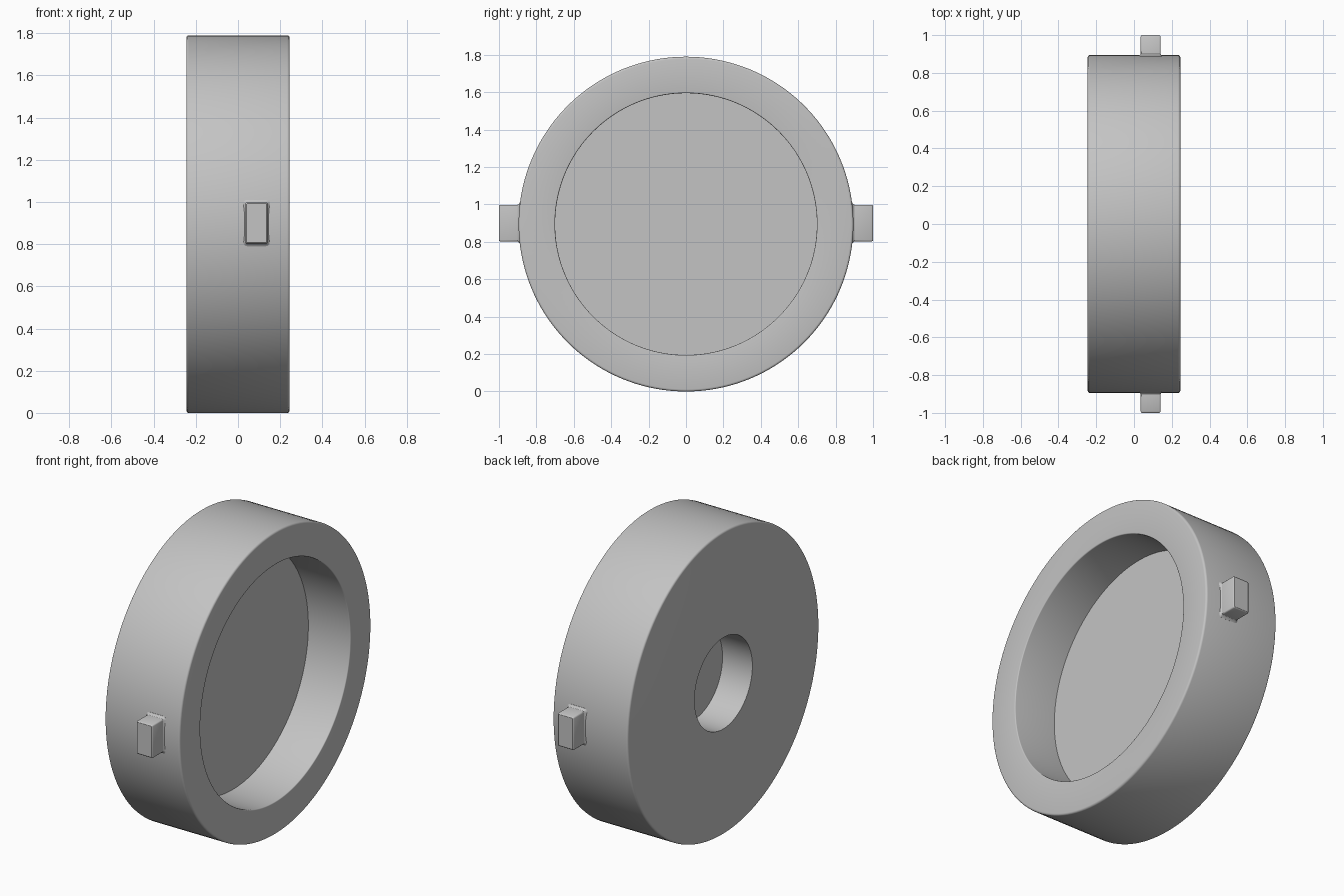
import bpy, bmesh, math
from mathutils import Vector

cube = bpy.data.objects.get("Cube")
if cube:
    bpy.data.objects.remove(cube, do_unlink=True)

CENTRE_Z = 0.895
RADIUS = 0.895
HALF_WIDTH = 0.245

grey = bpy.data.materials.new("plain grey")
grey.use_nodes = True
colour = (0.55, 0.55, 0.55, 1)
grey.diffuse_color = colour
grey.node_tree.nodes["Principled BSDF"].inputs["Base Color"].default_value = colour


def finish(bm, name):
    """Turn the bmesh into a smooth-shaded object with sharp edges kept."""
    bmesh.ops.recalc_face_normals(bm, faces=bm.faces)
    mesh = bpy.data.meshes.new(name)
    bm.to_mesh(mesh)
    bm.free()
    mesh.materials.append(grey)
    obj = bpy.data.objects.new(name, mesh)
    bpy.context.collection.objects.link(obj)
    bpy.ops.object.select_all(action='DESELECT')
    obj.select_set(True)
    bpy.context.view_layer.objects.active = obj
    bpy.ops.object.shade_smooth_by_angle(angle=math.radians(30))
    return obj


def corner(x, r, x_dir, r_dir, size, horizontal_first, steps=4):
    """Rounded corner; the two directions point back into the material."""
    points = []
    for i in range(steps + 1):
        a = math.pi / 2 * i / steps
        if not horizontal_first:
            a = math.pi / 2 - a
        points.append((x + x_dir * size * (1 - math.sin(a)),
                       r + r_dir * size * (1 - math.cos(a))))
    return points


# Drum: one lathed section with a wide front recess and a small rear hole
hole_floor, recess_floor = -0.05, -0.03
hole_radius, recess_radius = 0.27, 0.7
profile = [(hole_floor, 0), (hole_floor, hole_radius)]
profile += [(-HALF_WIDTH, hole_radius)]
profile += corner(-HALF_WIDTH, RADIUS, 1, -1, 0.012, False)
profile += corner(HALF_WIDTH, RADIUS, -1, -1, 0.012, True)
profile += corner(HALF_WIDTH, recess_radius, -1, 1, 0.006, False)
profile += [(recess_floor, recess_radius), (recess_floor, 0)]

bm = bmesh.new()
verts = [bm.verts.new((x, 0, CENTRE_Z + r)) for x, r in profile]
edges = [bm.edges.new(pair) for pair in zip(verts, verts[1:])]
bmesh.ops.spin(bm, geom=verts + edges, cent=(0, 0, CENTRE_Z), axis=(1, 0, 0),
               angle=math.tau, steps=144)
bmesh.ops.remove_doubles(bm, verts=bm.verts, dist=0.0002)
finish(bm, "drum")


# Side lugs: rounded blocks with a small flare where they meet the drum
def lug(name, side):
    half_x, half_z, rounding = 0.053, 0.098, 0.008
    sections = [(0.87, 0.012), (0.889, 0.012), (0.893, 0.005), (0.901, 0),
                (0.992, 0), (0.998, -0.003), (1.0, -0.008)]
    bm = bmesh.new()
    rings = []
    for y, grow in sections:
        ring = []
        for k in range(4):
            sx, sz = ((1, 1), (-1, 1), (-1, -1), (1, -1))[k]
            for j in range(4):
                a = math.pi / 2 * (k + j / 3)
                radius = rounding + max(grow, -0.006)
                ring.append(bm.verts.new((
                    0.088 + sx * (half_x - rounding) + radius * math.cos(a),
                    side * y,
                    CENTRE_Z + 0.005 + sz * (half_z - rounding) + radius * math.sin(a))))
        rings.append(ring)
    for low, high in zip(rings, rings[1:]):
        for i in range(len(low)):
            j = (i + 1) % len(low)
            bm.faces.new((low[i], low[j], high[j], high[i]))
    bm.faces.new(rings[0])
    bm.faces.new(rings[-1])
    finish(bm, name)


lug("front_lug", -1)
lug("back_lug", 1)
